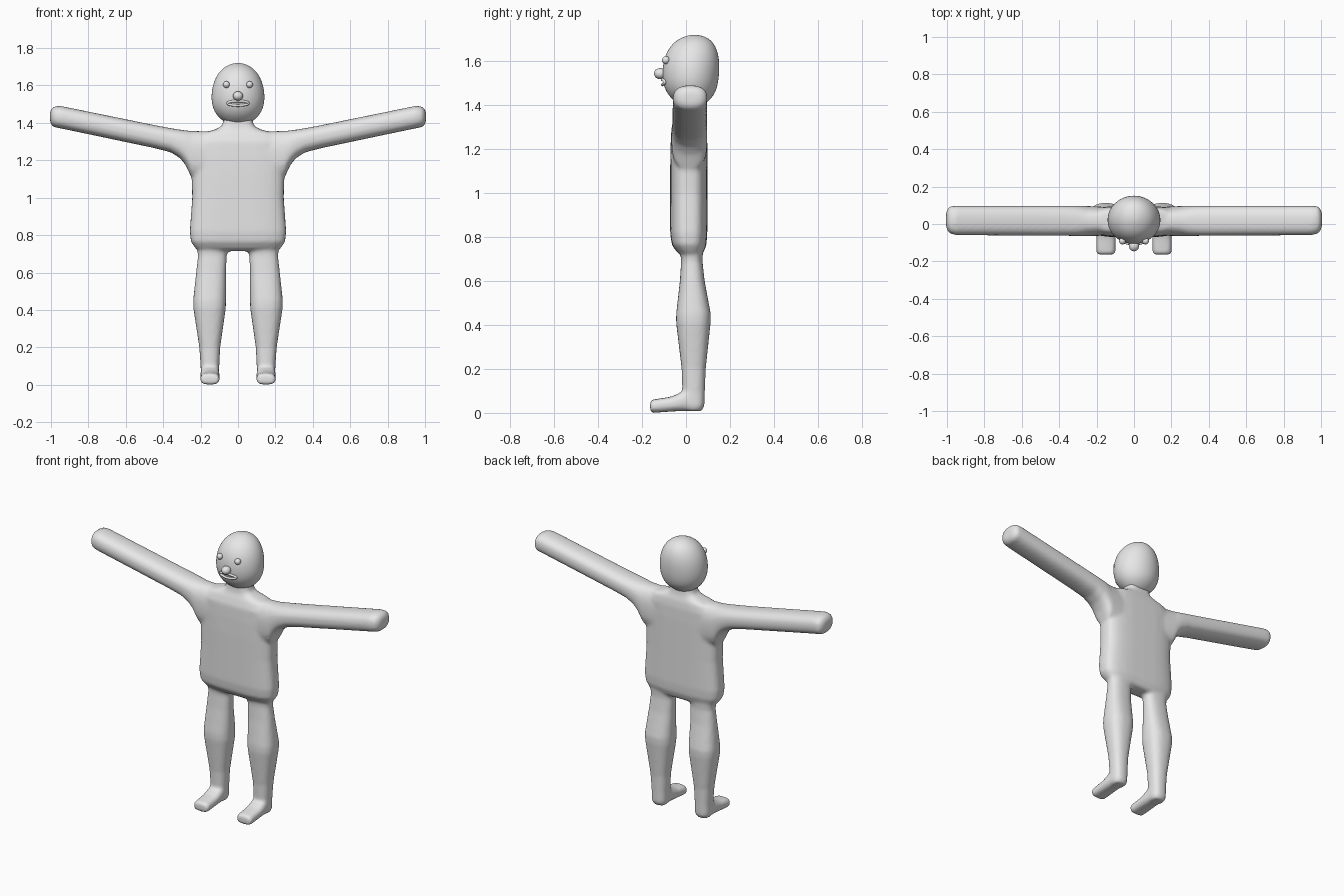
import bpy, bmesh, math
from mathutils import Vector

skin = bpy.data.materials.new("plain grey")
skin.diffuse_color = (0.8, 0.8, 0.8, 1)


def loft(bm, axis, rings, power=2.4, n=32):
    """Closed tube along an axis; each ring is (position, u0, u1, v0, v1)."""
    loops = []
    for pos, u0, u1, v0, v1 in rings:
        loop = []
        for i in range(n):
            a = 2 * math.pi * i / n
            c, s = math.cos(a), math.sin(a)
            u = (u0 + u1) / 2 + (u1 - u0) / 2 * math.copysign(abs(c) ** (2 / power), c)
            v = (v0 + v1) / 2 + (v1 - v0) / 2 * math.copysign(abs(s) ** (2 / power), s)
            p = {"x": (pos, u, v), "y": (u, pos, v), "z": (u, v, pos)}[axis]
            loop.append(bm.verts.new(p))
        loops.append(loop)
    for a, b in zip(loops, loops[1:]):
        for i in range(n):
            j = (i + 1) % n
            bm.faces.new((a[i], a[j], b[j], b[i]))
    bm.faces.new(loops[0])
    bm.faces.new(loops[-1])


def finish(bm, name):
    bmesh.ops.recalc_face_normals(bm, faces=bm.faces[:])
    for f in bm.faces:
        f.smooth = True
    me = bpy.data.meshes.new(name)
    bm.to_mesh(me)
    bm.free()
    me.materials.append(skin)
    ob = bpy.data.objects.new(name, me)
    bpy.context.collection.objects.link(ob)
    return ob


# body: torso, arms, legs and feet fused into one soft skin
bm = bmesh.new()
torso = [(0.715, 0.20, -0.015, 0.065), (0.73, 0.228, -0.04, 0.08),
         (0.765, 0.252, -0.065, 0.093), (0.82, 0.258, -0.072, 0.097),
         (1.0, 0.245, -0.072, 0.097), (1.12, 0.248, -0.072, 0.097),
         (1.22, 0.26, -0.07, 0.097), (1.30, 0.25, -0.066, 0.095),
         (1.345, 0.20, -0.05, 0.088), (1.365, 0.12, -0.04, 0.08),
         (1.385, 0.085, -0.035, 0.075), (1.45, 0.07, -0.03, 0.07)]
loft(bm, "z", [(z, -h, h, a, b) for z, h, a, b in torso], 3.2)

arm = [(0.12, -0.06, 0.09, 1.06, 1.355), (0.25, -0.066, 0.096, 1.11, 1.357),
       (0.28, -0.066, 0.097, 1.175, 1.36), (0.31, -0.065, 0.097, 1.212, 1.364),
       (0.36, -0.063, 0.097, 1.243, 1.372), (0.45, -0.062, 0.097, 1.266, 1.389),
       (0.95, -0.06, 0.097, 1.371, 1.491), (0.98, -0.052, 0.096, 1.376, 1.489),
       (0.995, -0.04, 0.085, 1.385, 1.48), (1.005, -0.015, 0.06, 1.405, 1.46)]
leg = [(0.80, 0.135, 0.085, -0.03, 0.08), (0.73, 0.135, 0.084, -0.025, 0.077),
       (0.69, 0.137, 0.077, -0.022, 0.075), (0.60, 0.144, 0.080, -0.028, 0.085),
       (0.45, 0.152, 0.088, -0.045, 0.113), (0.41, 0.152, 0.087, -0.045, 0.112),
       (0.20, 0.151, 0.056, -0.02, 0.09), (0.10, 0.15, 0.050, -0.017, 0.086),
       (0.03, 0.15, 0.049, -0.015, 0.084), (0.008, 0.15, 0.038, 0.0, 0.07)]
foot = [(0.06, 0.042, 0.012, 0.08), (0.0, 0.05, 0.008, 0.105),
        (-0.03, 0.051, 0.008, 0.09), (-0.07, 0.051, 0.006, 0.073),
        (-0.15, 0.051, 0.0, 0.061), (-0.163, 0.045, 0.004, 0.055)]
for s in (-1, 1):
    loft(bm, "x", [(s * x, *r) for x, *r in arm], 2.5)
    loft(bm, "z", [(z, s * c - h, s * c + h, a, b) for z, c, h, a, b in leg], 2.5)
    loft(bm, "y", [(y, s * 0.15 - h, s * 0.15 + h, a, b) for y, h, a, b in foot], 3)
body = finish(bm, "body")
rm = body.modifiers.new("fuse", "REMESH")
rm.mode = "VOXEL"
rm.voxel_size = 0.01
rm.use_smooth_shade = True
sm = body.modifiers.new("soften", "SMOOTH")
sm.factor = 0.5
sm.iterations = 7

# head
bm = bmesh.new()
head = [(1.392, 0.03, 0.0, 0.05), (1.396, 0.055, -0.02, 0.07),
        (1.415, 0.088, -0.05, 0.10), (1.45, 0.122, -0.086, 0.132),
        (1.50, 0.142, -0.106, 0.147), (1.56, 0.143, -0.109, 0.153),
        (1.62, 0.131, -0.099, 0.151), (1.67, 0.104, -0.072, 0.135),
        (1.70, 0.071, -0.037, 0.11), (1.716, 0.036, 0.002, 0.076),
        (1.72, 0.012, 0.026, 0.05)]
loft(bm, "z", [(z, -h, h, a, b) for z, h, a, b in head], 2.0)
sub = finish(bm, "head").modifiers.new("smooth", "SUBSURF")
sub.levels = sub.render_levels = 2


# eyes and nose
def ball(name, loc, scale):
    bm = bmesh.new()
    bmesh.ops.create_uvsphere(bm, u_segments=24, v_segments=16, radius=1)
    for v in bm.verts:
        v.co = Vector((v.co.x * scale[0], v.co.y * scale[1], v.co.z * scale[2]))
    finish(bm, name).location = loc


ball("left_eye", (0.062, -0.091, 1.605), (0.018, 0.018, 0.018))
ball("right_eye", (-0.062, -0.091, 1.605), (0.018, 0.018, 0.018))
ball("nose", (0, -0.117, 1.544), (0.027, 0.029, 0.025))

# lips: a rounded loop that follows the curve of the face
cu = bpy.data.curves.new("lips", "CURVE")
cu.dimensions = "3D"
cu.bevel_depth = 0.007
cu.bevel_resolution = 3
sp = cu.splines.new("POLY")
sp.points.add(31)
sp.use_cyclic_u = True
for i, p in enumerate(sp.points):
    a = 2 * math.pi * i / 32
    x, z = 0.055 * math.cos(a), 1.505 + 0.012 * math.sin(a)
    y = 0.021 - 0.128 * math.sqrt(1 - (x / 0.142) ** 2)
    p.co = (x, y, z, 1)
sp.use_smooth = True
cu.materials.append(skin)
bpy.context.collection.objects.link(bpy.data.objects.new("lips", cu))
